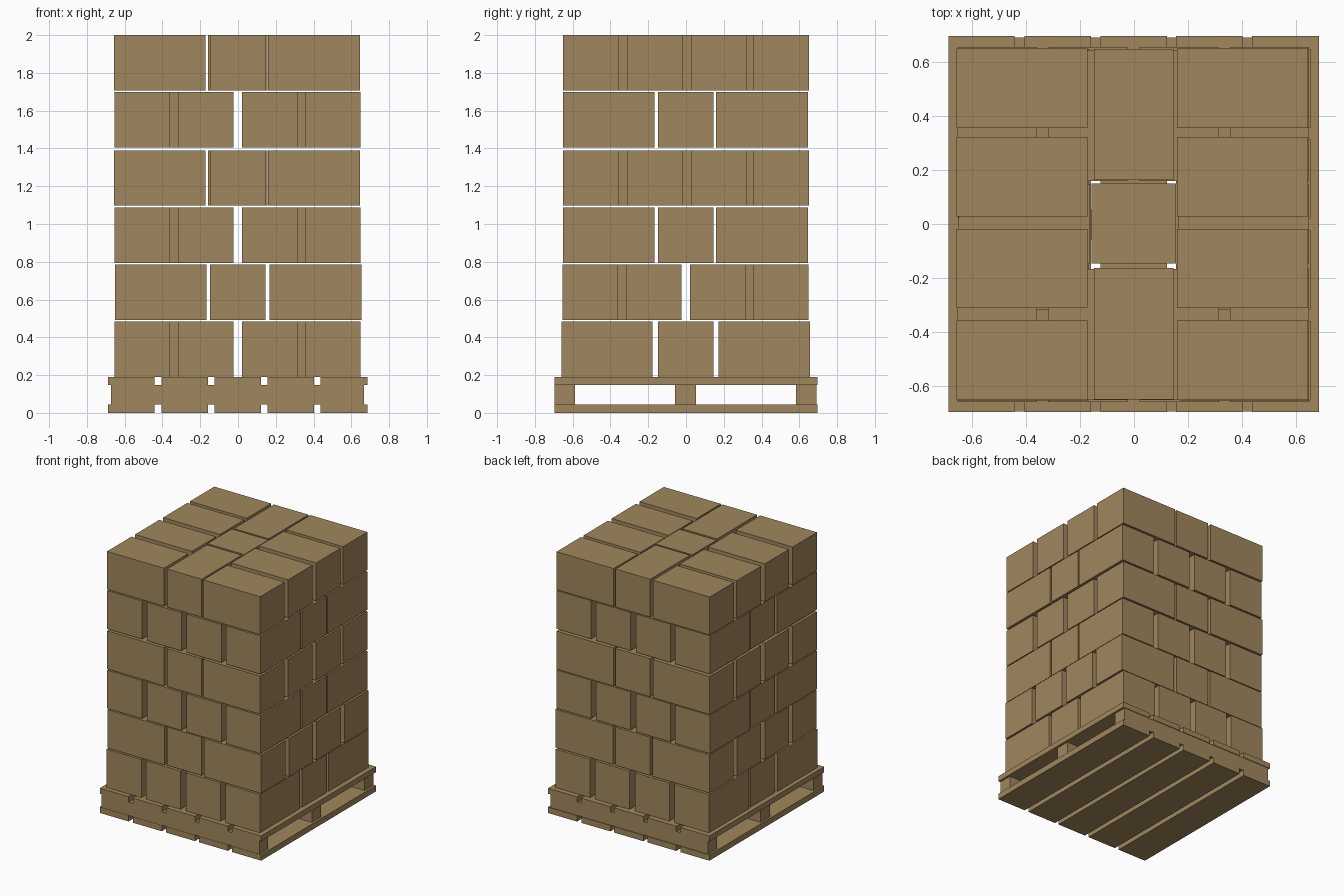
import bpy

mat = bpy.data.materials.new("cardboard brown")
mat.diffuse_color = (0.352, 0.242, 0.109, 1)


def box(name, x, y, z):
    """Axis-aligned box from (min, max) ranges."""
    v = [(a, b, c) for a in x for b in y for c in z]
    f = [(0, 1, 3, 2), (4, 6, 7, 5), (0, 4, 5, 1), (2, 3, 7, 6), (0, 2, 6, 4), (1, 5, 7, 3)]
    me = bpy.data.meshes.new(name)
    me.from_pydata(v, [], f)
    me.materials.append(mat)
    ob = bpy.data.objects.new(name, me)
    bpy.context.collection.objects.link(ob)


# Pallet: five boards top and bottom, three cross bearers
for i, x in enumerate([(-0.687, -0.442), (-0.405, -0.16), (-0.125, 0.122),
                       (0.155, 0.402), (0.438, 0.685)]):
    box(f"pallet_bottom_board_{i}", x, (-0.697, 0.697), (0, 0.045))
    box(f"pallet_top_board_{i}", x, (-0.697, 0.697), (0.148, 0.19))
for i, y in enumerate([(-0.695, -0.587), (-0.057, 0.053), (0.583, 0.692)]):
    box(f"pallet_bearer_{i}", (-0.672, 0.668), y, (0.045, 0.148))

# Carton layers: z bottom, row of four along "u", outer and middle ranges along "v"
FOUR = [(-0.655, -0.36), (-0.318, -0.025), (0.02, 0.315), (0.355, 0.648)]
FOUR_TOP = [(-0.652, -0.357), (-0.312, -0.018), (0.028, 0.323), (0.355, 0.65)]
LAYERS = [
    # z0, z1, four-row runs along x?, outer pair, middle strip, row, centre carton?
    (0.19, 0.484, True, (-0.66, -0.178), (0.173, 0.656), FOUR, False),
    (0.492, 0.786, False, (-0.652, -0.167), (0.168, 0.655), FOUR, False),
    (0.794, 1.088, True, (-0.652, -0.167), (0.16, 0.645), FOUR, False),
    (1.097, 1.39, False, (-0.657, -0.173), (0.16, 0.645), FOUR_TOP, True),
    (1.405, 1.699, True, (-0.652, -0.167), (0.16, 0.645), FOUR, False),
    (1.708, 2.0, False, (-0.657, -0.173), (0.16, 0.645), FOUR_TOP, True),
]
MID = (-0.149, 0.146)
for n, (z0, z1, along_x, lo, hi, row, centre) in enumerate(LAYERS, 1):
    spots = [(u, v) for v in (lo, hi) for u in row]
    spots += [((-0.65, -0.163), MID), ((0.163, 0.648), MID)]
    if centre:
        spots.append(((-0.146, 0.15), (-0.158, 0.155)))
    for k, (u, v) in enumerate(spots):
        x, y = (u, v) if along_x else (v, u)
        box(f"carton_layer{n}_{k}", x, y, (z0, z1))
